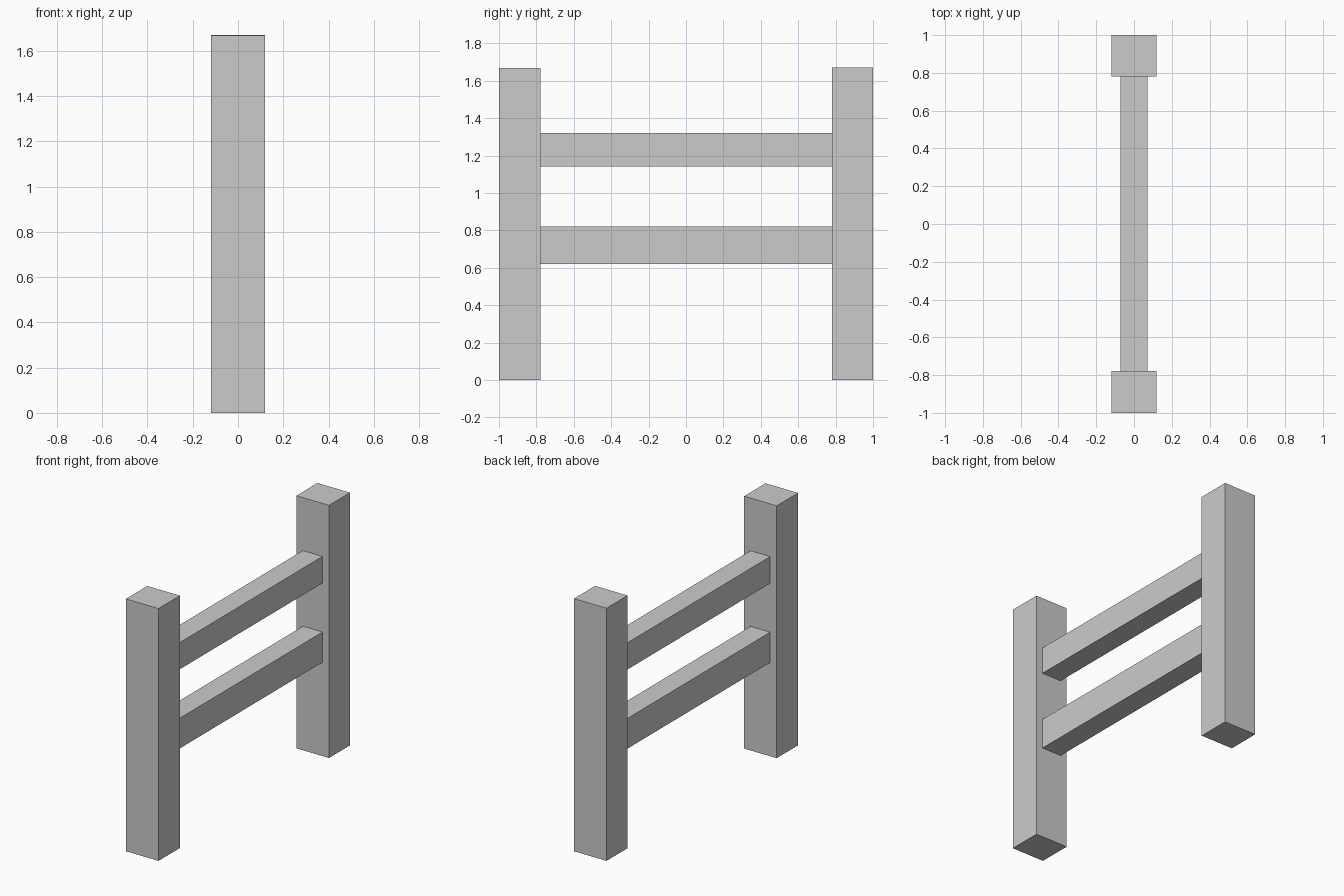
import bpy
import bmesh

if "Cube" in bpy.data.objects:
    bpy.data.objects.remove(bpy.data.objects["Cube"])


def box(name, x, y, z):
    """Flat-faced box from (min, max) ranges on each axis."""
    bm = bmesh.new()
    bmesh.ops.create_cube(bm, size=1)
    for v in bm.verts:
        v.co = [r[0] if c < 0 else r[1] for c, r in zip(v.co, (x, y, z))]
    mesh = bpy.data.meshes.new(name)
    bm.to_mesh(mesh)
    bm.free()
    obj = bpy.data.objects.new(name, mesh)
    bpy.context.collection.objects.link(obj)
    return obj


POST_X = (-0.119, 0.119)
RAIL_X = (-0.072, 0.072)
INNER_Y = (-0.777, 0.78)

# Upright posts at both ends
box("front_post", POST_X, (-1.0, INNER_Y[0]), (0.0, 1.668))
box("back_post", POST_X, (INNER_Y[1], 1.0), (0.0, 1.67))

# Horizontal rails butted between the posts
for name, z in (("lower_rail", (0.62, 0.82)), ("upper_rail", (1.143, 1.32))):
    box(name, RAIL_X, INNER_Y, z)
